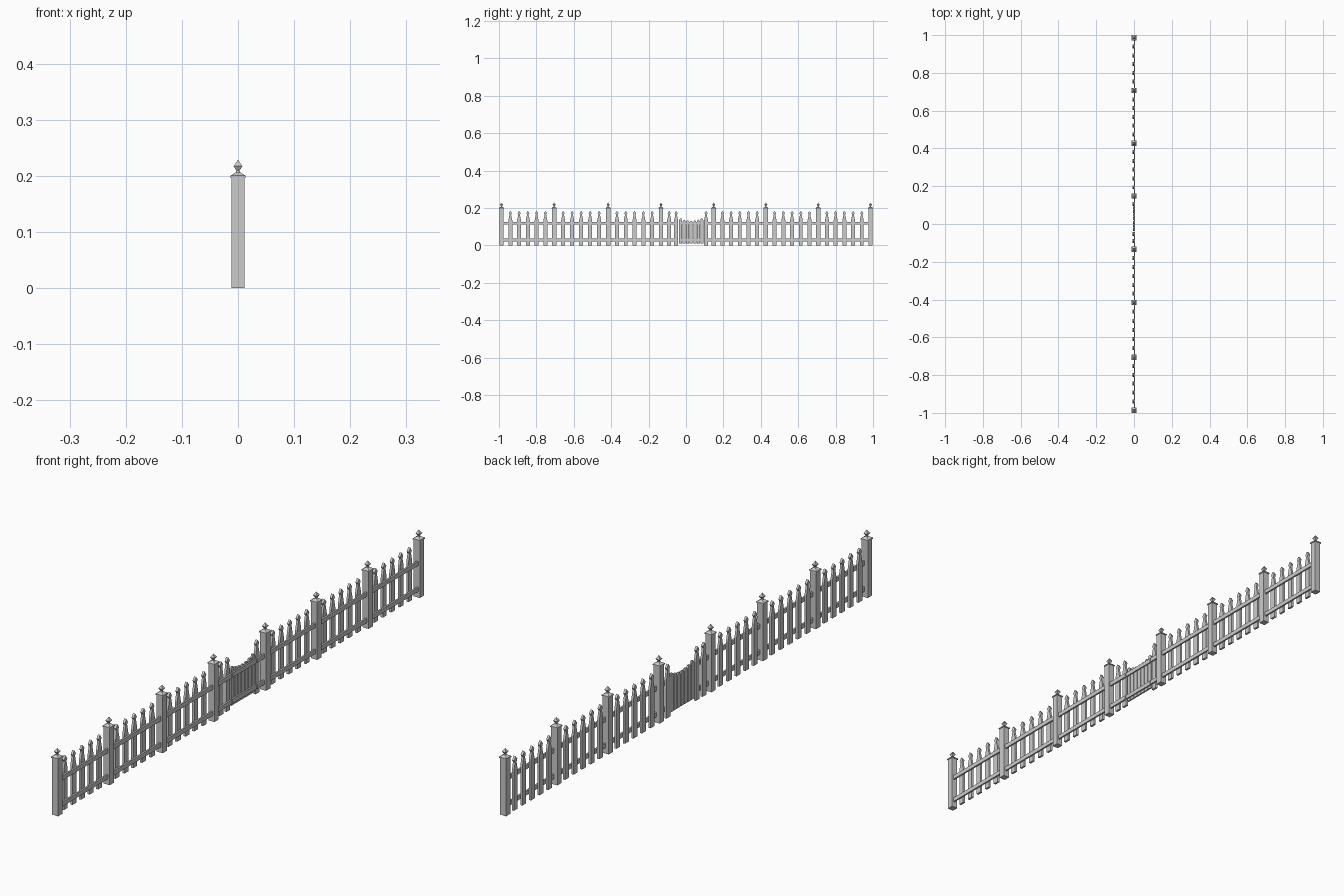
import bpy, bmesh

if "Cube" in bpy.data.objects:
    bpy.data.objects.remove(bpy.data.objects["Cube"])


def finish(bm, name):
    bmesh.ops.recalc_face_normals(bm, faces=bm.faces)
    me = bpy.data.meshes.new(name)
    bm.to_mesh(me)
    bm.free()
    ob = bpy.data.objects.new(name, me)
    bpy.context.collection.objects.link(ob)
    return ob


def box(name, x0, x1, y0, y1, z0, z1):
    bm = bmesh.new()
    bmesh.ops.create_cube(bm, size=1)
    for v in bm.verts:
        v.co.x = x0 if v.co.x < 0 else x1
        v.co.y = y0 if v.co.y < 0 else y1
        v.co.z = z0 if v.co.z < 0 else z1
    return finish(bm, name)


def square_post(name, y, rings):
    """Stack of square rings (half width, height)."""
    bm = bmesh.new()
    prev = None
    for h, z in rings:
        ring = [bm.verts.new((sx * h, y + sy * h, z))
                for sx, sy in ((-1, -1), (1, -1), (1, 1), (-1, 1))]
        if prev is None:
            bm.faces.new(ring)
        else:
            for i in range(4):
                j = (i + 1) % 4
                bm.faces.new((prev[i], prev[j], ring[j], ring[i]))
        prev = ring
    bm.faces.new(prev)
    return finish(bm, name)


def board(name, y, x0, x1, half_profile):
    """Flat board with a mirrored outline of (half width, height)."""
    outline = [(w, z) for w, z in half_profile]
    outline += [(-w, z) for w, z in reversed(half_profile) if w > 0]
    bm = bmesh.new()
    face = bm.faces.new([bm.verts.new((x0, y + w, z)) for w, z in outline])
    ext = bmesh.ops.extrude_face_region(bm, geom=[face], use_keep_orig=True)
    moved = [g for g in ext["geom"] if isinstance(g, bmesh.types.BMVert)]
    bmesh.ops.translate(bm, verts=moved, vec=(x1 - x0, 0, 0))
    return finish(bm, name)


POSTS = [-0.9862, -0.705, -0.416, -0.134, 0.148, 0.427, 0.707, 0.9862]
POST_RINGS = [(0.0116, 0), (0.0116, 0.196), (0.0138, 0.196), (0.0138, 0.2),
              (0.004, 0.206), (0.0028, 0.209), (0.0077, 0.217), (0.0002, 0.2286)]
PICKET = [(0.0105, 0), (0.0105, 0.134), (0.0045, 0.162), (0.0045, 0.165),
          (0.0085, 0.172), (0, 0.184)]
RAIL_Z = (0.028, 0.118)
GATE = (-0.038, 0.094)


def rails(name, y0, y1, x0=0.0, x1=0.006):
    for z in RAIL_Z:
        box(name, x0, x1, y0, y1, z - 0.0075, z + 0.0075)


# posts with pyramid caps and finials
for y in POSTS:
    square_post("fence_post", y, POST_RINGS)

# picket bays, the middle one is left open for the gate
for i, (a, b) in enumerate(zip(POSTS, POSTS[1:])):
    if i == 3:
        pickets = (-0.09, -0.053, 0.107)
        rails("short_rail", a, GATE[0] - 0.004)
        rails("short_rail", GATE[1] + 0.003, b)
    else:
        pickets = [a + (b - a) * k / 6 for k in range(1, 6)]
        rails("rail", a, b)
    for y in pickets:
        board("picket", y, -0.008, 0.0, PICKET)

# gate with closely set boards and a dipped top
N = 7
step = (GATE[1] - GATE[0]) / N
for k in range(N):
    y = GATE[0] + step * (k + 0.5)
    t = (k - 3) / 3
    top = 0.131 + 0.013 * t * t
    board("gate_board", y, -0.006, 0.0,
          [(0.008, 0.011), (0.008, top - 0.009), (0.004, top - 0.001), (0, top)])
rails("gate_rail", GATE[0], GATE[1], 0.0, 0.005)
